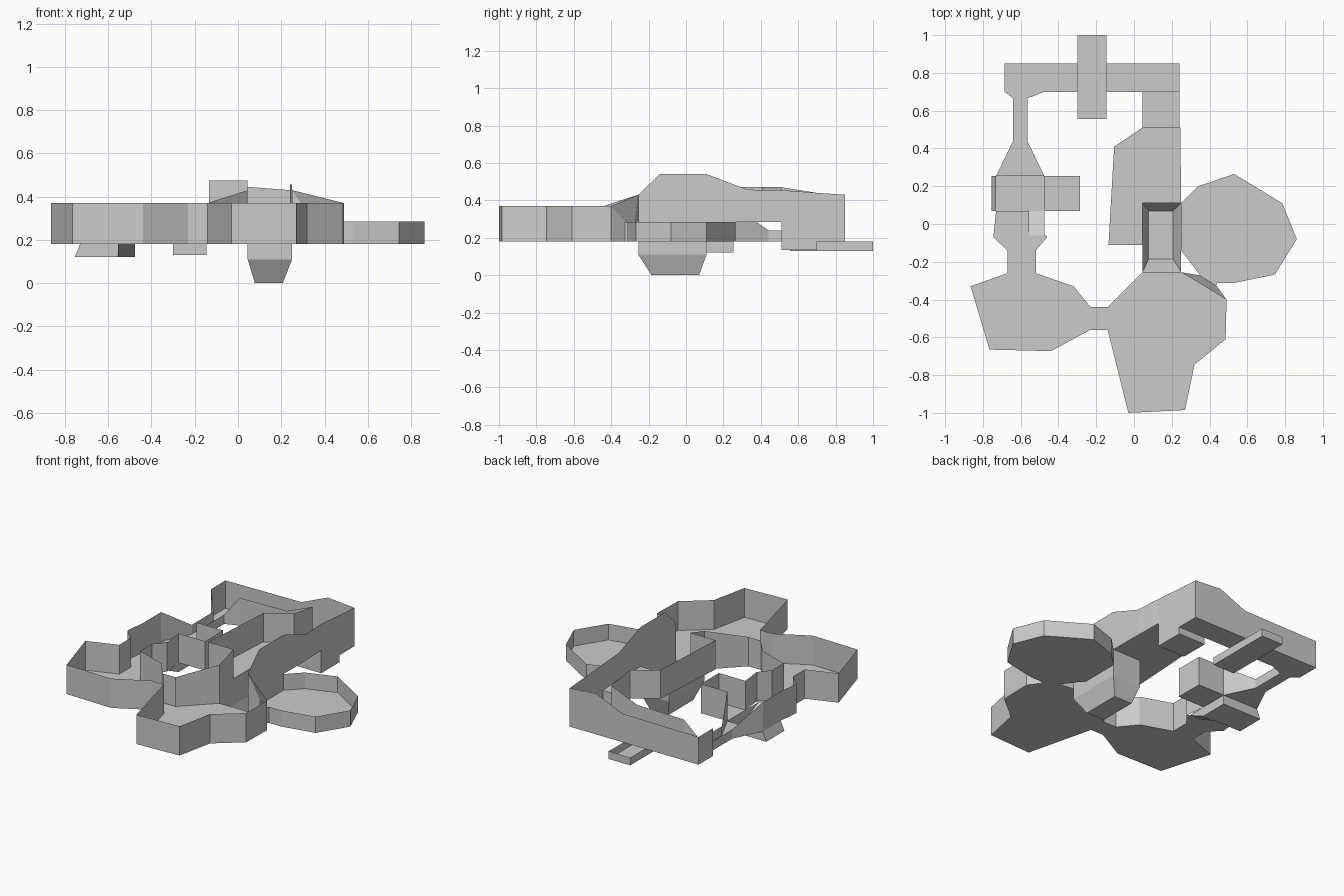
import bpy

F, T = 0.18, 0.37   # standard floor and wall-top heights


def build(name, floors=(), walls=(), faces=()):
    """floors: (z, outline); walls: strips of (x, y[, top[, base]]); faces: free polygons."""
    verts, polys = [], []

    def poly(pts):
        polys.append(list(range(len(verts), len(verts) + len(pts))))
        verts.extend(pts)

    for z, outline in floors:
        poly([(x, y, z) for x, y in outline])
    for strip in walls:
        full = [tuple(p) + (T, F)[len(p) - 2:] for p in strip]
        for (x0, y0, t0, b0), (x1, y1, t1, b1) in zip(full, full[1:]):
            poly([(x0, y0, b0), (x1, y1, b1), (x1, y1, t1), (x0, y0, t0)])
    for f in faces:
        poly(f)
    mesh = bpy.data.meshes.new(name)
    mesh.from_pydata(verts, [], polys)
    mesh.update()
    ob = bpy.data.objects.new(name, mesh)
    bpy.context.collection.objects.link(ob)
    return ob


def rect(x0, x1, y0, y1):
    return [(x0, y0), (x1, y0), (x1, y1), (x0, y1)]


# Front right room, with walls that rise toward the pit
a_west = [(0.045, -0.255), (-0.14, -0.44)]
a_south = [(-0.14, -0.56), (-0.03, -1.0), (0.27, -0.985), (0.32, -0.745),
           (0.485, -0.61), (0.49, -0.4)]
door = [(0.435, -0.325), (0.35, -0.272)]
build("front_right_room",
      floors=[(F, a_west + a_south + door + [(0.25, -0.255)])],
      walls=[[(0.045, -0.255, 0.43), (-0.14, -0.44)], a_south])

# Doorway wall between the front right room and the round room
d0, d1 = [(x, y, 0.285) for x, y in door]
e0, e1 = (0.49, -0.4, T), (0.25, -0.255, 0.43)
build("doorway_wall", faces=[
    [e0, d0, d1, e1],
    [e0, (0.49, -0.4, F), (*door[0], F), d0],
    [e1, d1, (*door[1], F), (0.25, -0.255, F)]])

# Front left room joined by a short neck
b_south = [(-0.14, -0.56), (-0.23, -0.56), (-0.44, -0.673), (-0.765, -0.665),
           (-0.865, -0.33), (-0.67, -0.26), (-0.67, -0.14)]
b_north = [(-0.52, -0.14), (-0.52, -0.26), (-0.32, -0.33), (-0.23, -0.44), (-0.14, -0.44)]
build("front_left_room", floors=[(F, b_south + b_north)], walls=[b_south, b_north])

# West crossing: landing with a ramp hole, sunken floor, side alcove
w_left = [(-0.67, -0.14), (-0.745, -0.07), (-0.73, 0.07)]
w_right = [(-0.475, 0.07), (-0.46, -0.07), (-0.52, -0.14)]
build("west_landing",
      floors=[(F, w_left + [(-0.555, 0.07), (-0.555, -0.06), (-0.463, -0.06),
                            (-0.46, -0.07), (-0.52, -0.14)])],
      walls=[w_left, w_right])
build("west_ramp", faces=[
    [(-0.555, -0.06, F), (-0.475, -0.06, F), (-0.475, 0.07, 0.12), (-0.555, 0.07, 0.12)],
    [(-0.555, -0.06, F), (-0.555, 0.07, 0.12), (-0.555, 0.07, F)],
    [(-0.475, -0.06, F), (-0.475, 0.07, 0.12), (-0.475, 0.07, F)]])
build("west_sunken_floor",
      floors=[(0.12, rect(-0.755, -0.475, 0.07, 0.255))],
      walls=[[(-0.73, 0.07), (-0.73, 0.255)],
             [(-0.475, 0.07, F, 0.12), (-0.475, 0.255, F, 0.12)]],
      faces=[[(-0.73, 0.07, F), (-0.73, 0.255, F), (-0.755, 0.255, 0.12), (-0.755, 0.07, 0.12)],
             [(-0.73, 0.255, F), (-0.475, 0.255, F), (-0.475, 0.255, 0.12), (-0.755, 0.255, 0.12)],
             [(-0.73, 0.07, F), (-0.555, 0.07, F), (-0.555, 0.07, 0.12), (-0.755, 0.07, 0.12)]])
build("west_alcove",
      floors=[(F, rect(-0.475, -0.285, 0.07, 0.255))],
      walls=[[(-0.475, 0.07), (-0.285, 0.07), (-0.285, 0.255), (-0.475, 0.255)]])

# West corridor: low walls in the narrow stretch
c_left = [(-0.73, 0.255, T), (-0.64, 0.44, 0.24), (-0.64, 0.665, 0.24), (-0.685, 0.70, 0.36)]
c_right = [(-0.475, 0.70, 0.36), (-0.565, 0.665, 0.24), (-0.565, 0.44, 0.24), (-0.475, 0.255, T)]
build("west_corridor",
      floors=[(F, [p[:2] for p in c_left + c_right])], walls=[c_left, c_right])

# North corridor, crossed by a shallow channel
build("north_corridor",
      floors=[(F, rect(-0.685, -0.30, 0.70, 0.85)), (F, rect(-0.145, 0.24, 0.70, 0.85))],
      walls=[[(-0.685, 0.70, 0.36), (-0.685, 0.85, 0.36), (-0.14, 0.85, 0.365),
              (0.05, 0.85, 0.445), (0.24, 0.85, 0.43), (0.24, 0.70, 0.44)],
             [(-0.475, 0.70, 0.36), (-0.14, 0.70, 0.365), (0.045, 0.70, 0.44)]])
channel = rect(-0.30, -0.145, 0.555, 1.0)
build("channel", floors=[(0.13, channel)],
      walls=[[(x, y, F, 0.13) for x, y in channel + channel[:1]]])

# Sunken passage from the north corridor to the raised room
build("sunken_passage", floors=[(0.135, rect(0.045, 0.24, 0.51, 0.70))],
      walls=[[(0.045, 0.51, 0.47, 0.135), (0.045, 0.70, 0.44, 0.135)],
             [(0.24, 0.51, 0.455, 0.135), (0.24, 0.70, 0.44, 0.135)],
             [(0.045, 0.51, 0.285, 0.135), (0.24, 0.51, 0.285, 0.135)],
             [(0.045, 0.70, F, 0.135), (0.24, 0.70, F, 0.135)]])

# Raised room beside the pit
R = 0.285
build("raised_room",
      floors=[(R, [(0.045, -0.11), (0.045, 0.11), (0.25, 0.11), (0.245, 0.51),
                   (0.045, 0.51), (-0.105, 0.41), (-0.135, -0.11)])],
      walls=[[(0.045, -0.255, 0.43, R), (0.045, -0.11, 0.474, R), (-0.135, -0.11, 0.474, R),
              (-0.105, 0.41, 0.472, R), (0.045, 0.51, 0.47, R)],
             [(0.25, -0.255, 0.43, R), (0.25, -0.14, 0.54, R), (0.25, 0.11, 0.54, R),
              (0.25, 0.33, 0.457, R), (0.24, 0.51, 0.455, R)]])

# Pit: straight shaft, then tapered to a small floor
top = rect(0.045, 0.25, -0.255, 0.11)
low = rect(0.078, 0.207, -0.185, 0.07)
build("pit", floors=[(0.0, low)],
      walls=[[(x, y, R, 0.11) for x, y in top[1:] + top[:1]],
             [(x, y, F, 0.11) for x, y in top[:2]]],
      faces=[[(*top[i], 0.11), (*top[i - 1], 0.11), (*low[i - 1], 0), (*low[i], 0)]
             for i in range(4)])

# Round side room with low walls
ring = [(0.35, -0.272), (0.25, -0.14), (0.25, 0.11), (0.34, 0.2), (0.53, 0.265), (0.785, 0.11),
        (0.862, -0.08), (0.745, -0.268), (0.53, -0.312), (0.44, -0.312), (0.435, -0.325)]
build("round_room", floors=[(F, ring)], walls=[[(x, y, R, F) for x, y in ring]])
